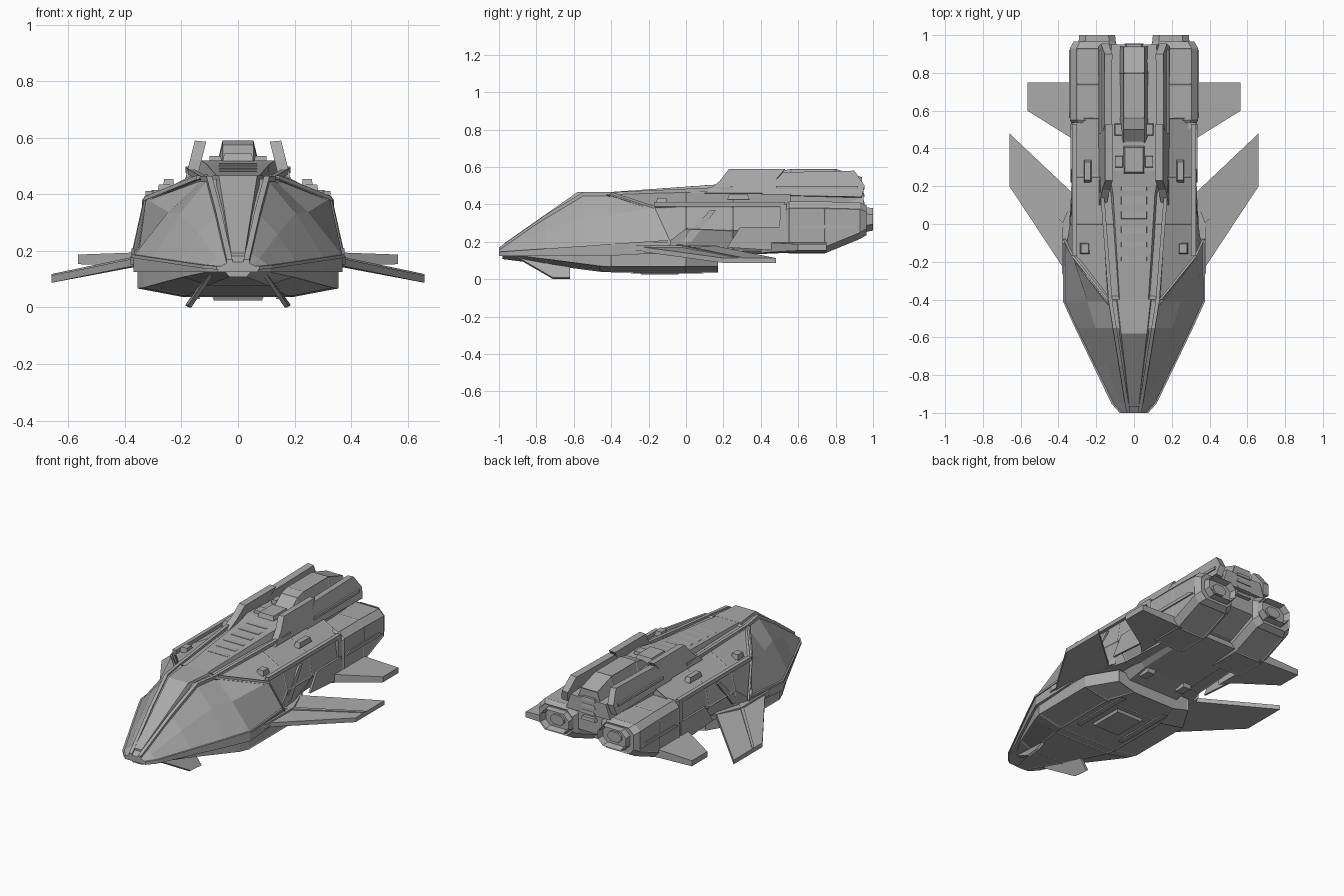
import bpy, bmesh
from mathutils import Vector

cube = bpy.data.objects.get("Cube")
if cube:
    bpy.data.objects.remove(cube, do_unlink=True)

grey = bpy.data.materials.new("hull_grey")
grey.use_nodes = True
grey.diffuse_color = (.4, .4, .4, 1)
shader = grey.node_tree.nodes["Principled BSDF"]
shader.inputs["Base Color"].default_value = grey.diffuse_color


def loft(name, rings, mirror=False, panel=0, hollow=0):
    """Skin equal-length rings; optionally inset large panels or hollow the last cap."""
    bm = bmesh.new()
    loops = [[bm.verts.new(point) for point in ring] for ring in rings]
    count = len(loops[0])
    for near, far in zip(loops, loops[1:]):
        for i in range(count):
            j = (i + 1) % count
            bm.faces.new((near[i], near[j], far[j], far[i]))
    bm.faces.new(loops[0])
    cap = bm.faces.new(loops[-1])
    bmesh.ops.recalc_face_normals(bm, faces=bm.faces)
    if hollow:
        bmesh.ops.inset_region(bm, faces=[cap], thickness=.02)
        bmesh.ops.translate(bm, verts=cap.verts, vec=(0, -hollow, 0))
    if panel:
        large = [face for face in bm.faces if face.calc_area() > panel]
        bmesh.ops.inset_individual(bm, faces=large, thickness=.008, depth=-.003)
    mesh = bpy.data.meshes.new(name)
    bm.to_mesh(mesh)
    bm.free()
    mesh.materials.append(grey)
    part = bpy.data.objects.new(name, mesh)
    bpy.context.collection.objects.link(part)
    if mirror:
        part.modifiers.new("Mirror", 'MIRROR')


def across(half):
    """Close a half profile over the centre line."""
    return half + [(-x, y, z) for x, y, z in reversed(half)]


def section(y, *profile):
    return across([(x, y, z) for x, z in profile])


def prism(name, outline, push, mirror=True):
    """Push a flat outline along a vector."""
    loft(name, [outline, [Vector(point) + Vector(push) for point in outline]], mirror)


def box(name, centre, size, mirror=False, taper=.8):
    """Block whose top is scaled by the taper."""
    middle, half = Vector(centre), Vector(size) / 2
    corners = ((-1, -1), (1, -1), (1, 1), (-1, 1))
    loft(name, [[middle + Vector((half.x * sx * scale, half.y * sy * scale, half.z * side))
                 for sx, sy in corners] for side, scale in ((-1, 1), (1, taper))], mirror)


def rail(name, path, size=.01):
    """Mirrored square bar following a path."""
    loft(name, [[(x - size, y, z - size), (x + size, y, z - size),
                 (x + size, y, z + size), (x - size, y, z + size)] for x, y, z in path], True)


# Rules for the plan width, deck width, ridge height and lower edge along the hull
def hull_width(y):
    return min(.57 + .48 * y, .37, .37 - .6 * y) if y > -.97 else .07


def deck_width(y):
    return .03 + .16 * (y + 1)


def ridge(y):
    return min(.16 + .7 * (y + 1), .455)


def edge(y):
    return .14 + .07 * (y + 1)


def nose_section(y):
    width, deck, low, top = hull_width(y), deck_width(y), edge(y), ridge(y)
    shoulder = (width + (deck - width) * .5, low + (top - low) * .57)
    return section(y, (width, .125), (width, low), shoulder, (deck, top))


# Faceted nose armour with a swept-back rear edge, and the hull that slots into it
nose_steps = (-1, -.95, -.75, -.55, -.41)
swept = [(.365, -.12, .14), (.368, -.08, .19), (.325, -.17, .385), (.14, -.4, .46)]
tucked = [(x * .97, y - .03, z - .005) for x, y, z in swept]
loft("nose_armour", [nose_section(y) for y in nose_steps] + [across(swept)])


def hull_section(y, floor, side):
    return section(y, (floor, .15), (side, side - .07), (.31, .39), (.16, .47))


loft("mid_hull", [across(tucked), hull_section(0, .34, .34), hull_section(.25, .27, .33),
                  hull_section(.56, .25, .33)], panel=.02)


# Belly tray narrowing to the tail
def tray_section(y):
    width, keel = hull_width(y) - .015, max(.037, .11 - .13 * (y + 1))
    return section(y, (width * .55, keel), (width, keel + .03), (width, .14))


loft("belly_tray", [tray_section(y) for y in (-.98, -.75, -.46, -.4, 0, .17)], panel=.02)
loft("belly_rear", [section(y, (.17, low), (.23, .18))
                    for y, low in ((.14, .1), (.3, .13), (.75, .15))])
box("belly_hatch", (0, -.14, .035), (.17, .2, .02), taper=1.1)
box("belly_strip", (.15, -.1, .035), (.03, .4, .01), True)
box("belly_block", (.13, .27, .13), (.05, .07, .05), True, taper=1.2)

# Lower strakes under the nose
prism("chin_strake", [(.09, -.9, .11), (.11, -.62, .09), (.175, -.62, 0), (.165, -.71, 0)],
      (.012, 0, .008))

# Swept forward wings with a trim rib and a root fairing
prism("front_wing", [(.33, -.3, .155), (.66, .2, .087), (.66, .48, .087), (.3, .14, .155)],
      (0, 0, .026))
prism("wing_rib", [(.34, -.06, .177), (.34, -.03, .177), (.66, .3, .11), (.66, .28, .11)],
      (0, 0, .008))
prism("wing_fairing", [(.34, -.38, .15), (.38, -.26, .15), (.38, 0, .15), (.3, .2, .15)],
      (0, 0, .03))


# Rear stabilisers
def wing_section(x, front, thick):
    low, high = .17 - thick / 2, .17 + thick / 2
    return [(x, front, low), (x, .75, low), (x, .75, high), (x, front, high)]


loft("rear_wing", [wing_section(.28, .4, .06), wing_section(.34, .46, .05),
                   wing_section(.565, .6, .034)], True)


# Engine nacelles, chamfered and drawn up at the tail, with hollow exhausts
def octagon(y, inner, outer, low, high, cut=.035):
    return [(inner + cut, y, low), (outer - cut, y, low), (outer, y, low + cut),
            (outer, y, high - cut), (outer - cut, y, high), (inner + cut, y, high),
            (inner, y, high - cut), (inner, y, low + cut)]


loft("engine_nacelle", [octagon(.535, .09, .33, .15, .405), octagon(.55, .08, .34, .137, .415),
                        octagon(.74, .08, .34, .137, .415), octagon(.93, .08, .34, .215, .41),
                        octagon(.965, .1, .32, .235, .395)], True, panel=.012)
loft("exhaust_frame", [octagon(.95, .095, .295, .25, .385), octagon(1, .1, .29, .26, .38)],
     True, hollow=.07)
loft("exhaust_core", [octagon(y, .15, .24, .29, .35, cut=.02) for y in (.9, .975)], True)
box("nacelle_collar", (.26, .52, .29), (.15, .04, .22), True, taper=.9)
box("nacelle_strip", (.34, .74, .28), (.01, .36, .02), True)

# Hip plates, braces and rails on the flanks
prism("hip_plate", [(.325, .22, .17), (.325, .53, .15), (.325, .53, .28), (.325, .29, .28)],
      (.012, 0, 0))
prism("waist_brace", [(.33, -.03, .2), (.33, .03, .2), (.315, .16, .37), (.315, .13, .37)],
      (.012, 0, 0))
rail("shoulder_rail", [(.315, y, .4) for y in (-.17, .53)], .012)
rail("armour_edge", list(reversed(swept[1:])), .007)
rail("nose_lip", [(hull_width(y), y, edge(y)) for y in nose_steps + (-.1,)], .006)

# Canopy ridge with long rails running back along the deck
loft("canopy_plate", [section(y, (deck_width(y) * .8, ridge(y) - .02),
                              (deck_width(y) * .7, ridge(y) + .012))
                      for y in (-.97, -.75, -.58, -.5, -.4)])
rail("canopy_rail", [(deck_width(y), y, ridge(y)) for y in nose_steps] + [(.175, .25, .485)])

# Raised spine with stepped deck panels and hardware
loft("dorsal_spine", [section(y, (low + .03, .4), (low, top)) for y, low, top in
                      ((-.42, .075, .465), (.15, .11, .505), (.28, .13, .52), (.95, .12, .49))])
for step in range(6):
    y = -.17 + step * .075
    box("deck_panel", (0, y, .48 + y * .075), (.15, .06, .03), taper=.9)
box("deck_hub", (0, .34, .52), (.12, .16, .05))
for y in (.33, .5):
    box("deck_block", (.08, y, .51), (.05, .07, .05), True)
box("side_vent", (.245, .28, .44), (.04, .12, .03), True)
box("shoulder_hatch", (.26, -.13, .42), (.05, .06, .03), True)

# Tail body, engine hump and vents
loft("tail_body", [section(y, (side * .8, low), (side, low + .1), (side, .46))
                   for y, side, low in ((.5, .17, .19), (.75, .16, .2), (.93, .14, .28))])
loft("tail_hump", [section(y, (.085, .46), (.055, top)) for y, top in
                   ((.43, .52), (.5, .575), (.56, .59), (.8, .59), (.94, .545))], panel=.008)
for step in range(4):
    box("tail_vent", (0, .94, .37 + step * .04), (.1, .03, .02))


# Twin dorsal fins leaning inward: tall front blade and long rear blade
def fin(name, outline):
    prism(name, [(.3 - z / 4, y, z) for y, z in outline], (-.04, 0, -.004))


fin("front_fin", [(.1, .46), (.18, .525), (.23, .59), (.53, .59), (.42, .46)])
fin("rear_fin", [(.4, .45), (.52, .572), (.9, .58), (.955, .5), (.94, .44)])
rail("fin_strip", [(.178, y, .49) for y in (.48, .92)], .008)
